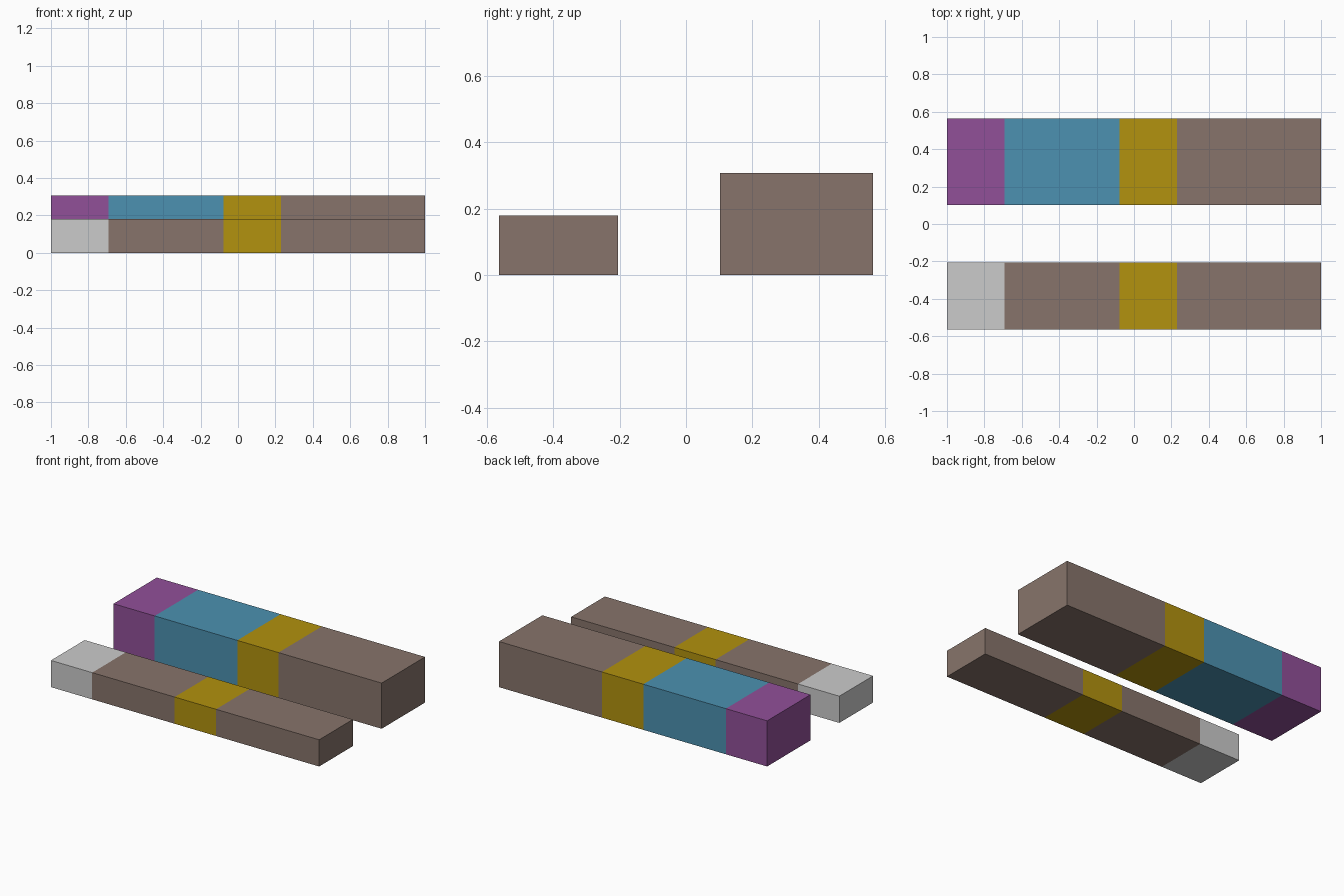
import bpy
import bmesh

if "Cube" in bpy.data.objects:
    bpy.data.objects.remove(bpy.data.objects["Cube"])


def material(name, rgb):
    # display colour (0-255) converted to linear
    mat = bpy.data.materials.new(name)
    mat.diffuse_color = [((c / 255 + 0.055) / 1.055) ** 2.4 for c in rgb] + [1]
    mat.use_nodes = True
    mat.node_tree.nodes["Principled BSDF"].inputs["Base Color"].default_value = mat.diffuse_color
    return mat


BROWN = material("brown", (135, 116, 107))
YELLOW = material("yellow", (178, 146, 14))
BLUE = material("blue", (76, 145, 177))
PURPLE = material("purple", (145, 80, 153))
GREY = None  # uncoloured band

UNIT = 2 / 13
STATIONS = [-1 + UNIT * n for n in (0, 2, 6, 8, 13)]


def banded_bar(name, y0, y1, height, bands):
    """Sweep a rectangle along x, one coloured band between each pair of stations."""
    bm = bmesh.new()
    section = [(y0, 0), (y1, 0), (y1, height), (y0, height)]
    rings = [[bm.verts.new((x, y, z)) for y, z in section] for x in STATIONS]
    for i, (a, b) in enumerate(zip(rings, rings[1:])):
        for k in range(4):
            n = (k + 1) % 4
            bm.faces.new((a[k], a[n], b[n], b[k])).material_index = i
    bm.faces.new(rings[0]).material_index = 0
    bm.faces.new(rings[-1]).material_index = len(bands) - 1
    bmesh.ops.recalc_face_normals(bm, faces=bm.faces)
    mesh = bpy.data.meshes.new(name)
    for mat in bands:
        mesh.materials.append(mat)
    bm.to_mesh(mesh)
    bm.free()
    bpy.context.collection.objects.link(bpy.data.objects.new(name, mesh))


# Taller bar at the back, lower bar at the front
banded_bar("back_bar", 0.102, 0.564, 2 * UNIT, [PURPLE, BLUE, YELLOW, BROWN])
banded_bar("front_bar", -0.564, -0.205, 0.18, [GREY, BROWN, YELLOW, BROWN])
